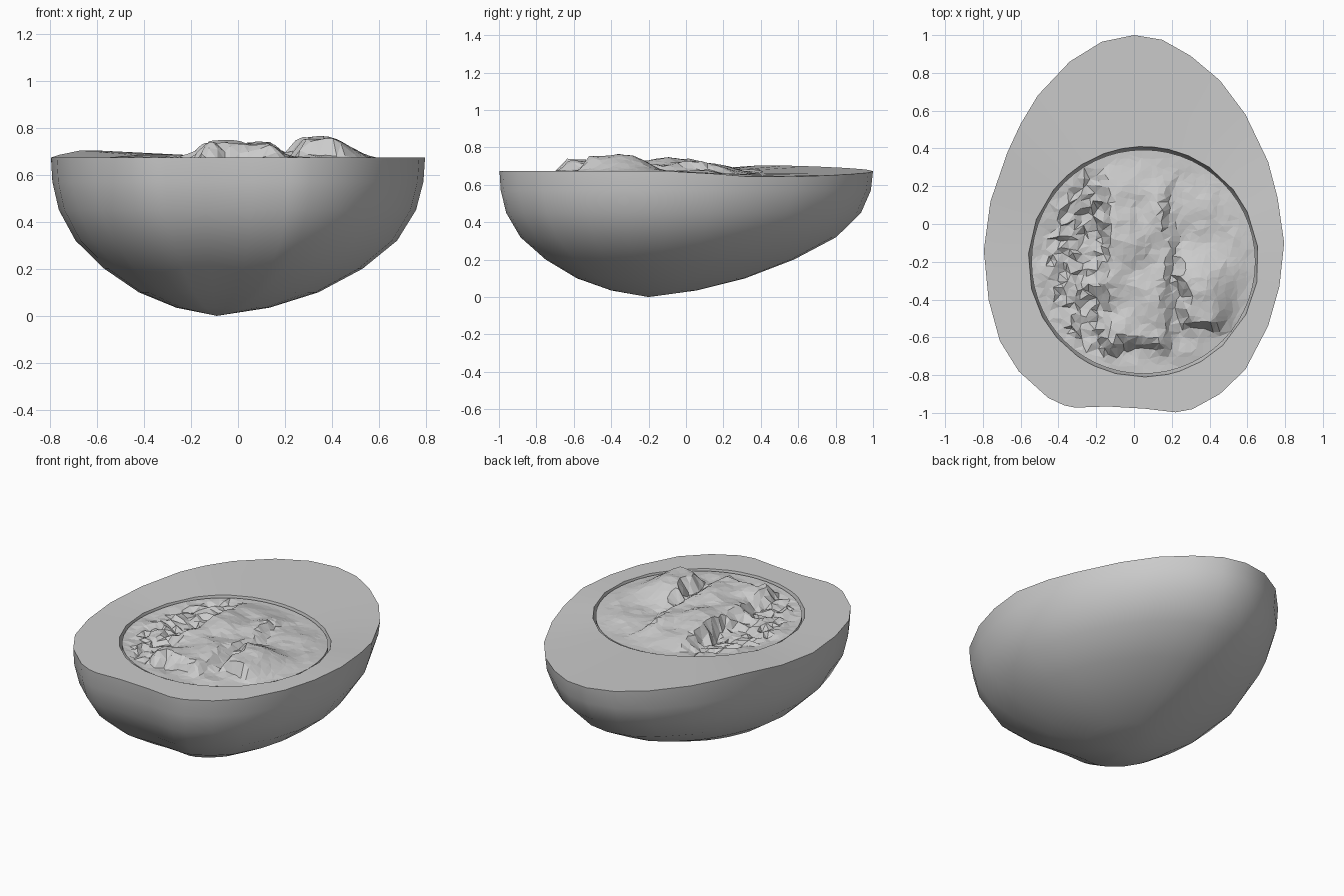
import bpy, bmesh, random
from math import atan2, cos, sin, pi, radians, hypot
from mathutils import Vector, noise
from mathutils.geometry import delaunay_2d_cdt

if "Cube" in bpy.data.objects:
    bpy.data.objects.remove(bpy.data.objects["Cube"])

random.seed(4)
YC = Vector((0.05, -0.2))      # yolk centre
YR = 0.61                      # yolk hole radius

# Rim outline of the cut egg, with the dented front edge
OUTLINE = [(0, 1), (-.17, .965), (-.34, .86), (-.51, .68), (-.6, .53), (-.67, .38), (-.76, .12),
           (-.795, -.14), (-.77, -.4), (-.71, -.62), (-.61, -.78), (-.455, -.92),
           (-.37, -.96), (-.31, -.972), (-.14, -.966), (.06, -.978), (.22, -.997), (.31, -.98),
           (.455, -.9), (.59, -.77), (.71, -.54), (.77, -.33), (.795, -.1), (.76, .14),
           (.71, .33), (.59, .58), (.455, .76), (.3, .89), (.15, .975)]
# Height and relative width of the horizontal rings below the rim
RINGS = [(.57, .992), (.45, .955), (.32, .86), (.2, .69), (.1, .48), (.035, .25)]


def step(a, b, t):
    t = max(0, min(1, (t - a) / (b - a)))
    return t * t * (3 - 2 * t)


def cut_z(x, y):
    return .673 - .05 * x * step(-.1, .5, y)


def make_object(name, bm):
    bmesh.ops.recalc_face_normals(bm, faces=bm.faces)
    mesh = bpy.data.meshes.new(name)
    bm.to_mesh(mesh)
    bm.free()
    ob = bpy.data.objects.new(name, mesh)
    bpy.context.collection.objects.link(ob)
    return ob


def bridge(bm, a, b):
    n = len(a)
    for i in range(n):
        bm.faces.new((a[i], a[(i + 1) % n], b[(i + 1) % n], b[i]))


# Egg white: yolk socket, flat cut face and rounded shell
bm = bmesh.new()
angles = [atan2(y - YC.y, x - YC.x) for x, y in OUTLINE]
base = Vector((-.09, -.2))
loops = []
for r, drop in ((YR - .03, .1), (YR - .01, .05), (YR, 0)):
    loop = []
    for a in angles:
        x, y = YC.x + r * cos(a), YC.y + r * sin(a)
        loop.append(bm.verts.new((x, y, cut_z(x, y) - drop)))
    loops.append(loop)
loops.append([bm.verts.new((x, y, cut_z(x, y))) for x, y in OUTLINE])
for z, s in RINGS:
    loop = []
    for x, y in OUTLINE:
        c = base.x + .04 * min(1, z / .3)
        k = s - .05 * step(0, 1, y) * 4 * s * (1 - s)
        loop.append(bm.verts.new((c + (x - c) * k, base.y + (y - base.y) * k, z)))
    loops.append(loop)
for a, b in zip(loops, loops[1:]):
    bridge(bm, a, b)
tip = bm.verts.new((base.x, base.y, 0))
last = loops[-1]
for i in range(len(last)):
    bm.faces.new((last[i], last[(i + 1) % len(last)], tip))
bm.faces.new(loops[0])
white = make_object("egg_white", bm)
bpy.context.view_layer.objects.active = white
white.select_set(True)
bpy.ops.object.shade_smooth_by_angle(angle=radians(50))
white.select_set(False)


# Yolk relief: broken ridges, a channel between them and fine crumbs on the left
def yolk_z(x, y):
    n1 = noise.noise(Vector((x * 5, y * 5, 2)))
    n2 = noise.noise(Vector((x * 14, y * 14, 7)))
    wob = .05 * n1 + .03 * n2
    edge = step(0, .14, YR - hypot(x - YC.x, y - YC.y))
    u, v = x + wob, y + wob
    left = step(-.19, -.12, u) * step(.23, .15, u) * step(-.69, -.6, v) * step(.38, .05, v)
    right = step(.22, .27, u) * step(.6, .36, u) * step(-.58, -.52, v) * step(-.1, -.32, v)
    shelf = step(.2, .24, u) * step(.3, 0, v)
    pit = step(-.38, -.28, u) * step(-.12, -.2, u) * step(-.3, -.1, v) * step(.15, 0, v)
    crumbs = step(-.1, -.2, x)
    h = .06 * left + .085 * right + .012 * shelf - .035 * pit
    h += (.014 + .025 * left + .02 * right) * n1 + .012 * n2
    h += crumbs * random.uniform(-.022, .012)
    return cut_z(x, y) - .008 + edge * h


pts = []
RIM = 56
r_edge = YR - .017
for i in range(RIM):
    a = 2 * pi * i / RIM
    pts.append(YC + Vector((cos(a), sin(a))) * r_edge)
cell = .036
for i in range(-18, 19):
    for j in range(-18, 19):
        p = YC + Vector((i + random.uniform(-.42, .42), j + random.uniform(-.42, .42))) * cell
        if (p - YC).length < r_edge - .02:
            pts.append(p)
co, _, tris, *_ = delaunay_2d_cdt(pts, [(i, (i + 1) % RIM) for i in range(RIM)], [], 1, 1e-5)

bm = bmesh.new()
verts = [bm.verts.new((p.x, p.y, yolk_z(p.x, p.y))) for p in co]
for t in tris:
    bm.faces.new([verts[i] for i in t])
# Yolk side wall inside the groove
rim = [e for e in bm.edges if e.is_boundary]
ext = bmesh.ops.extrude_edge_only(bm, edges=rim)
for v in ext["geom"]:
    if isinstance(v, bmesh.types.BMVert):
        v.co.z -= .1
make_object("yolk", bm)
